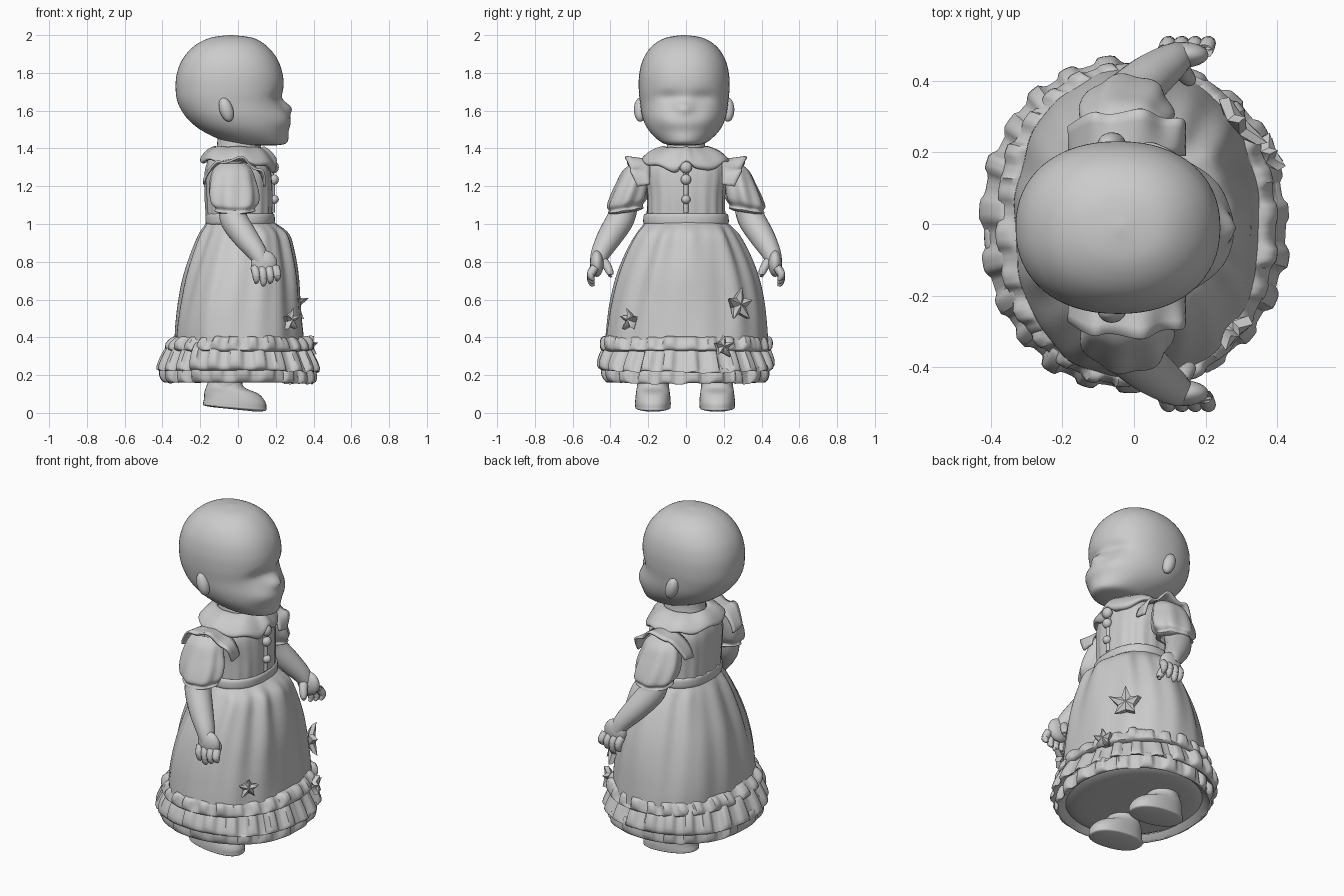
import bpy, bmesh, math, random
from math import sin, cos, pi, exp, tanh
from mathutils import Vector

random.seed(4)
if "Cube" in bpy.data.objects:
    bpy.data.objects.remove(bpy.data.objects["Cube"])

grey = bpy.data.materials.new("plain_grey")
grey.use_nodes = True
grey.diffuse_color = (0.6, 0.6, 0.6, 1)
grey.node_tree.nodes["Principled BSDF"].inputs["Base Color"].default_value = (0.6, 0.6, 0.6, 1)
made = []


def finish(name, bm):
    bmesh.ops.recalc_face_normals(bm, faces=bm.faces)
    me = bpy.data.meshes.new(name)
    bm.to_mesh(me)
    bm.free()
    me.materials.append(grey)
    ob = bpy.data.objects.new(name, me)
    bpy.context.collection.objects.link(ob)
    made.append(ob)
    return ob


def spline(rows, t):
    """Smooth curve through rows of numbers, t from 0 to 1."""
    f = t * (len(rows) - 1)
    i = min(int(f), len(rows) - 2)
    u = f - i
    a, b, c, d = (rows[max(0, min(len(rows) - 1, k))] for k in range(i - 1, i + 3))
    return [0.5 * (2 * q + (r - p) * u + (2 * p - 5 * q + 4 * r - s) * u * u
                   + (3 * q - p - 3 * r + s) * u ** 3) for p, q, r, s in zip(a, b, c, d)]


def bridge(bm, rings, closed=True):
    n = len(rings[0])
    for a, b in zip(rings, rings[1:]):
        for i in range(n if closed else n - 1):
            j = (i + 1) % n
            bm.faces.new((a[i], a[j], b[j], b[i]))


def loft(name, rows, n=64, steps=6, power=2.0, y=0, warp=None, caps=()):
    """Stack oval rings; each row is z, back x, front x, half width. Caps close the given rings."""
    bm, rings = bmesh.new(), []
    total = steps * (len(rows) - 1)
    for k in range(total + 1):
        z, x0, x1, w = spline(rows, k / total)
        ring = []
        for i in range(n):
            a = 2 * pi * i / n
            c, s = (math.copysign(abs(v) ** (2 / power), v) for v in (cos(a), sin(a)))
            p = Vector(((x0 + x1) / 2 + c * (x1 - x0) / 2, y + s * w, z))
            ring.append(bm.verts.new(warp(p, a, k / total) if warp else p))
        rings.append(ring)
    bridge(bm, rings)
    for c in caps:
        bm.faces.new(rings[c])
    return finish(name, bm)


def tube(name, points, n=16, steps=6):
    """Round limb through points of x, y, z, radius, closed at the far end."""
    bm, rings = bmesh.new(), []
    total = steps * (len(points) - 1)
    for k in range(total + 1):
        v = spline(points, k / total)
        ahead, behind = (spline(points, max(0, min(1, k / total + d))) for d in (.02, -.02))
        turn = (Vector(ahead[:3]) - Vector(behind[:3])).to_track_quat('Z', 'Y')
        rings.append([bm.verts.new(Vector(v[:3]) + turn @ Vector(
            (v[3] * cos(2 * pi * i / n), v[3] * sin(2 * pi * i / n), 0))) for i in range(n)])
    bridge(bm, rings)
    bm.faces.new(rings[-1])
    return finish(name, bm)


def ball(name, centre, size, tilt=0):
    bm = bmesh.new()
    bmesh.ops.create_uvsphere(bm, u_segments=20, v_segments=12, radius=1)
    for v in bm.verts:
        v.co = Vector([a * b for a, b in zip(v.co, size)])
        x, z = v.co.x, v.co.z
        v.co = Vector((x * cos(tilt) + z * sin(tilt), v.co.y, z * cos(tilt) - x * sin(tilt))) + Vector(centre)
    return finish(name, bm)


def bump(p, y, z, wy, wz):
    return exp(-((p.y - y) / wy) ** 2 - ((p.z - z) / wz) ** 2)


# Head with eye hollows, broad nose, full cheeks and chin
def face(p, a, t):
    p.y -= 0.01
    if cos(a) > 0:
        f = min(1, cos(a) * 2)
        p.x += f * (0.04 * bump(p, -.01, 1.615, .045, .035) + 0.034 * bump(p, -.01, 1.54, .1, .06)
                    + 0.022 * bump(p, -.01, 1.44, .09, .045))
        for s in (-1, 1):
            p.x += f * (0.022 * bump(p, s * .12, 1.555, .07, .06) - 0.02 * bump(p, s * .09, 1.672, .07, .035))
    return p


loft("head", [(2.0, -.05, -.03, .01), (1.985, -.15, .08, .1), (1.94, -.235, .155, .172), (1.87, -.295, .21, .218),
              (1.79, -.325, .237, .238), (1.71, -.33, .241, .24), (1.64, -.318, .235, .233),
              (1.57, -.278, .24, .222), (1.51, -.215, .243, .197), (1.46, -.125, .243, .155),
              (1.425, -.03, .23, .105), (1.415, .06, .17, .04)], power=2.2, warp=face, caps=(0, -1))
loft("neck", [(1.48, -.11, .12, .1), (1.43, -.11, .12, .1), (1.39, -.115, .125, .105)], n=32)

# Bodice, waistband and skirt
loft("bodice", [(1.36, -.15, .15, .17), (1.28, -.175, .175, .215), (1.15, -.175, .185, .205),
                (1.02, -.165, .18, .205)], power=2.4,
     warp=lambda p, a, t: p + Vector((cos(a), sin(a), 0)) * .005 * sin(18 * a) * t)
loft("waistband", [(1.055, -.165, .186, .212), (1.045, -.172, .194, .224), (1.005, -.172, .194, .226),
                   (.995, -.165, .186, .215)], steps=3, power=2.3)


def folds(p, a, t):
    wave = sin(9 * a + 2 * sin(2 * a)) + .6 * sin(16 * a + 1 + 3 * t)
    k = 1 + .035 * wave * min(1, t * 6) * (1 - .8 * t)
    k += .015 * sin(4 * a + 5 * t) * t * (1 - t) * 3
    return Vector((p.x * k, p.y * k, p.z))


loft("skirt", [(1.01, -.165, .19, .215), (.95, -.2, .26, .265), (.85, -.24, .293, .32), (.72, -.282, .318, .372),
               (.58, -.312, .332, .408), (.45, -.33, .345, .427), (.35, -.335, .355, .435)], n=128, power=2.2, warp=folds)


# Uneven pleated hem tiers; each folds under itself at its lower edge
def pleats(count, depth, drop, dip):
    shift = [random.uniform(-1, 1) for _ in range(count)]

    def warp(p, a, t):
        i = int(a / (2 * pi) * count + 1e-6) % count
        low = sin(pi * min(1, t * 1.25))
        square = tanh(3 * sin(count * a + .6 * sin(3 * a)))
        k = 1 + low * depth * (square + .9 * shift[i])
        rise = dip * (sin(a) ** 2 - .4 - .6 * cos(a))
        return Vector((p.x * k, p.y * k, p.z + low * (drop * (shift[i] + square * .4) + rise)))
    return warp


def tier(name, top, low, r0, r1, count, depth):
    """Layer from z top to z low, flaring from r0 to r1 (x radius)."""
    rows = [(top, r0), (top - .01, r0 + .02), ((top + low) / 2, (r0 + r1) / 2 + .015), (low + .01, r1),
            (low, r1 - .015), (low + .03, r1 - .05)]
    loft(name, [(z, -r, r, r + .03) for z, r in rows], n=240, steps=3, power=2.15,
         warp=pleats(count, depth, .014, .022))


tier("upper_ruffle", .36, .225, .355, .428, 23, .028)
tier("lower_ruffle", .255, .16, .37, .4, 20, .028)
loft("hem_trim", [(.405, -.33, .345, .425), (.395, -.35, .372, .44), (.365, -.378, .393, .45), (.335, -.38, .395, .45),
                  (.325, -.345, .36, .43)], n=240, steps=3, power=2.15, warp=pleats(26, .02, .012, 0))
loft("underskirt", [(.195, -.36, .36, .395), (.175, -.3, .3, .34), (.17, -.15, .15, .17), (.17, -.02, .02, .02)],
     steps=3, caps=(-1,))


# Rounded collar draped over the chest and shoulders
def drape(p, a, t):
    p.z -= t * (.065 * max(0, cos(a)) ** 2 * (1 - exp(-(sin(a) / .15) ** 2)) - .012 * sin(7 * a))
    return p


loft("collar", [(1.405, -.115, .125, .105), (1.41, -.13, .14, .125), (1.385, -.17, .175, .185), (1.345, -.2, .205, .23),
                (1.33, -.19, .195, .225), (1.34, -.17, .17, .19)], n=96, steps=3, power=2.1, warp=drape)

# Front placket with gathered knots
loft("placket", [(1.32, .16, .185, .014), (1.2, .16, .196, .014), (1.06, .16, .195, .014)], n=16)
for z, r in ((1.3, .032), (1.235, .028), (1.13, .024)):
    ball("button", (.19, 0, z), (.026, r, r))

for s, side in ((-1, "near"), (1, "far")):
    # Ear
    ball(f"ear_{side}", (-.062, s * .232 - .01, 1.605), (.036, .034, .066), -.3)

    # Shoulder frill: a wavy flap running over the shoulder
    bm, strips = bmesh.new(), []
    for r in range(5):
        u = r / 4
        strips.append([])
        for i in range(37):
            q = (i / 36 - .5) * 3
            wave = sin(q * 7) * .014 * u
            strips[-1].append(bm.verts.new((-.02 + sin(q) * (.165 + .005 * u) + wave * .4,
                                            s * (.19 + u * (.045 + .08 * cos(q * .8)) + wave * .5),
                                            1.2 + cos(q) * (.145 + .005 * u) + wave)))
    bridge(bm, strips, closed=False)
    frill = finish(f"shoulder_frill_{side}", bm)
    frill.modifiers.new("thickness", 'SOLIDIFY').thickness = .012

    # Puffed sleeve with gathered cuff
    def gather(p, a, t, s=s):
        k = 1 + .05 * sin(7 * a + 3 * t) * sin(pi * t)
        lean = .25 + .07 * min(1, t * 1.6)
        return Vector((-.03 + (p.x + .03) * k, s * lean + p.y * k, p.z - s * p.y * .15))
    loft(f"sleeve_{side}", [(1.325, -.09, .03, .04), (1.29, -.13, .07, .07), (1.23, -.15, .09, .086), (1.17, -.155, .105, .098),
                            (1.115, -.145, .105, .102), (1.085, -.12, .085, .088), (1.07, -.125, .09, .094),
                            (1.06, -.1, .06, .07)], n=72, steps=4, warp=gather)

    # Arm, palm, fingers and thumb
    tube(f"arm_{side}", [(-.03, s * .325, 1.09, .07), (-.02, s * .35, 1.02, .073), (.04, s * .405, .93, .066),
                         (.1, s * .45, .85, .052), (.13, s * .47, .79, .04)], n=24)
    ball(f"palm_{side}", (.138, s * .472, .79), (.07, .036, .07), -.35)
    for k in range(4):
        x = .09 + k * .037
        tip = .672 + .014 * abs(k - 1)
        tube(f"finger_{side}", [(x - .003, s * .482, .77, .022), (x + .005, s * .502, .74, .022),
                                (x + .008, s * .502, tip + .02, .018), (x + .005, s * .488, tip, .007)], n=10, steps=4)
    tube(f"thumb_{side}", [(.12, s * .455, .82, .026), (.14, s * .42, .78, .024), (.155, s * .402, .74, .019),
                           (.155, s * .402, .718, .007)], n=10, steps=4)

    # Leg and rounded shoe, sole dipping toward the toe
    y = s * .17 - .005
    loft(f"leg_{side}", [(.19, -.155, .025, .085), (.12, -.16, .02, .085)], n=32, y=y)

    def sole(p, a, t):
        p.z -= .035 * (p.x + .19) / .34 * t
        p.y += (p.y - y) * .1 * p.x
        return p
    loft(f"shoe_{side}", [(.16, -.16, .02, .08), (.135, -.17, .04, .086), (.11, -.178, .11, .09), (.075, -.18, .145, .094),
                          (.05, -.185, .15, .094), (.04, -.18, .145, .09), (.036, -.14, .1, .06)],
         n=40, power=2.3, y=y, warp=sole, caps=(-1,))


# Cloth star blossoms pinned to the skirt front
def blossom(name, centre, size, lean):
    bm = bmesh.new()
    out = Vector((cos(lean), sin(lean), .15)).normalized()
    across, up = Vector((-sin(lean), cos(lean), 0)), Vector((0, 0, 1))
    rims = []
    for depth in (-.01, .016):
        rims.append([])
        for i in range(10):
            r = size * (random.uniform(.85, 1.15) if i % 2 == 0 else .5)
            a = pi * i / 5 + .3
            rims[-1].append(bm.verts.new(Vector(centre) + across * r * cos(a) + up * r * sin(a)
                                         + out * (depth + (.02 if i % 2 == 0 else 0))))
    bridge(bm, rims)
    for ring, depth in zip(rims, (-.01, .03)):
        mid = bm.verts.new(Vector(centre) + out * depth)
        for i in range(10):
            bm.faces.new((ring[i], ring[(i + 1) % 10], mid))
    finish(name, bm)


blossom("large_blossom", (.285, .275, .57), .088, .7)
blossom("small_blossom", (.27, -.29, .49), .055, -.8)
blossom("hem_bow", (.37, .19, .35), .06, .45)

# Smooth shading with sharp creases kept
bpy.ops.object.select_all(action='DESELECT')
for ob in made:
    ob.select_set(True)
bpy.context.view_layer.objects.active = made[0]
bpy.ops.object.shade_smooth_by_angle(angle=math.radians(50))
